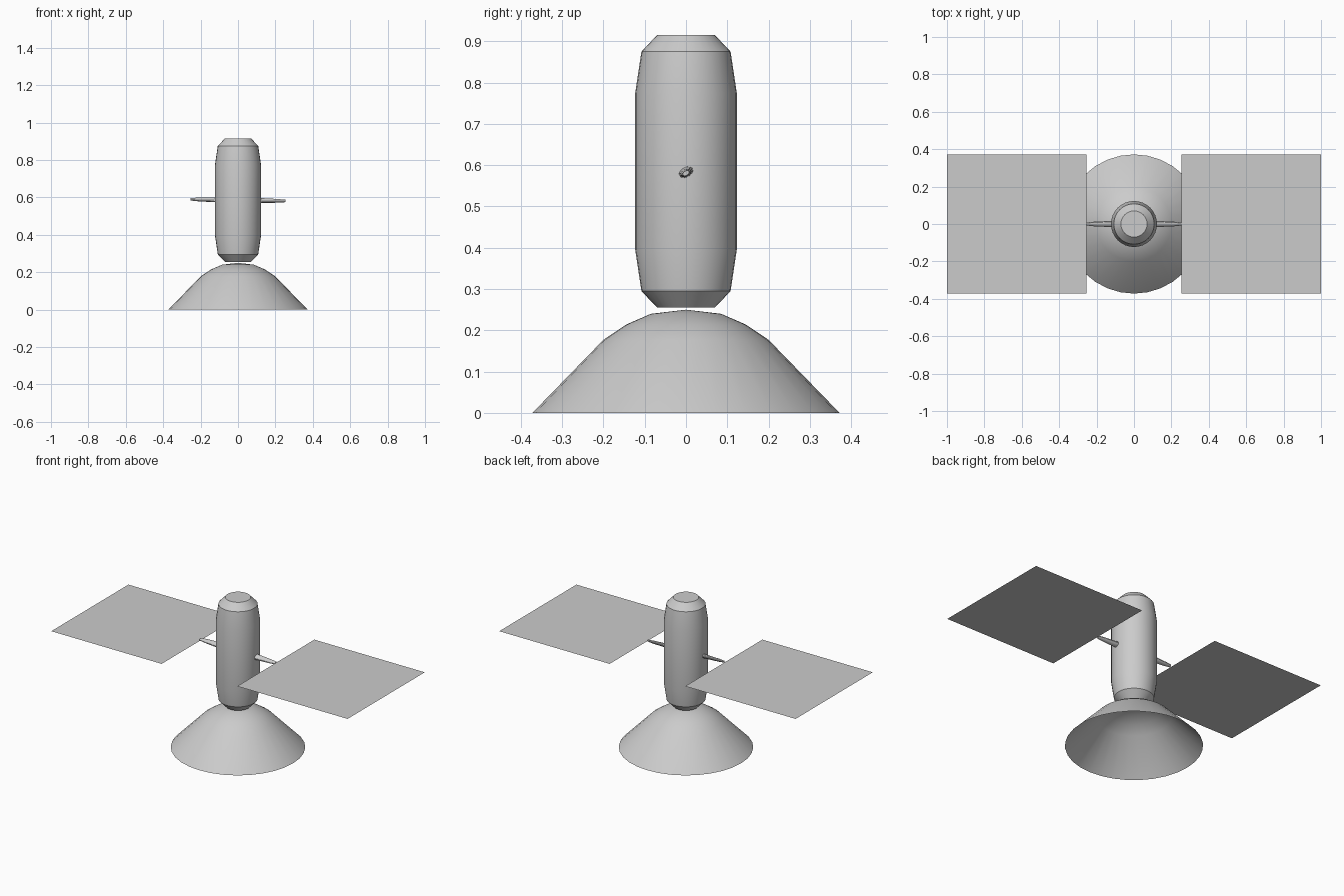
import bpy
import bmesh
import math
from mathutils import Matrix, Vector

cube = bpy.data.objects.get("Cube")
if cube:
    bpy.data.objects.remove(cube, do_unlink=True)

GREY = (0.6, 0.6, 0.6, 1.0)
grey = bpy.data.materials.new("light_grey")
grey.use_nodes = True
grey.diffuse_color = GREY
grey.node_tree.nodes["Principled BSDF"].inputs["Base Color"].default_value = GREY


def finish(name, bm, smooth=True):
    """Turn a bmesh into a named grey object."""
    mesh = bpy.data.meshes.new(name)
    bm.to_mesh(mesh)
    bm.free()
    mesh.materials.append(grey)
    obj = bpy.data.objects.new(name, mesh)
    bpy.context.collection.objects.link(obj)
    if smooth:
        bpy.ops.object.select_all(action="DESELECT")
        obj.select_set(True)
        bpy.context.view_layer.objects.active = obj
        bpy.ops.object.shade_smooth_by_angle(angle=math.radians(30))
    return obj


def lathe(profile, sides):
    """Spin (radius, height) points around the z axis."""
    bm = bmesh.new()
    verts = [bm.verts.new((r, 0, z)) for r, z in profile]
    edges = [bm.edges.new(pair) for pair in zip(verts, verts[1:])]
    bmesh.ops.spin(bm, geom=verts + edges, cent=(0, 0, 0), axis=(0, 0, 1),
                   angle=math.tau, steps=sides)
    bmesh.ops.remove_doubles(bm, verts=bm.verts, dist=0.0005)
    bmesh.ops.recalc_face_normals(bm, faces=bm.faces)
    return bm


# Open dish, hollow underneath
dish = lathe([(0.372, 0), (0.2, 0.177), (0.145, 0.214), (0.085, 0.24), (0, 0.25)], 32)
if sum(f.normal.z for f in dish.faces) < 0:
    bmesh.ops.reverse_faces(dish, faces=dish.faces)
finish("dish", dish)

# Capsule body with chamfered ends
finish("body", lathe([(0, 0.255), (0.07, 0.255), (0.108, 0.295), (0.123, 0.395),
                      (0.123, 0.775), (0.108, 0.875), (0.07, 0.915), (0, 0.915)], 32))

# Tapered strut through the body, oval in section and slightly tilted
strut = lathe([(0, -0.255), (0.008, -0.255), (0.012, -0.22), (0.017, -0.12),
               (0.017, 0.12), (0.012, 0.22), (0.008, 0.255), (0, 0.255)], 12)
strut.transform(Matrix.Translation((0, 0, 0.585))
                @ Matrix.Rotation(math.radians(1), 4, "Y")
                @ Matrix.Rotation(math.radians(30), 4, "X")
                @ Matrix.Rotation(math.radians(90), 4, "Y")
                @ Matrix.Diagonal(Vector((0.7, 1.08, 1, 1))))
finish("strut", strut)

# Flat solar panels, one on each side
for side, sign in (("left", 1), ("right", -1)):
    panel = bmesh.new()
    bmesh.ops.create_grid(panel, x_segments=1, y_segments=1, size=0.5)
    panel.transform(Matrix.Translation((sign * 0.6275, 0, 0.581))
                    @ Matrix.Diagonal(Vector((0.745, 0.744, 1, 1))))
    finish(side + "_solar_panel", panel, smooth=False)
